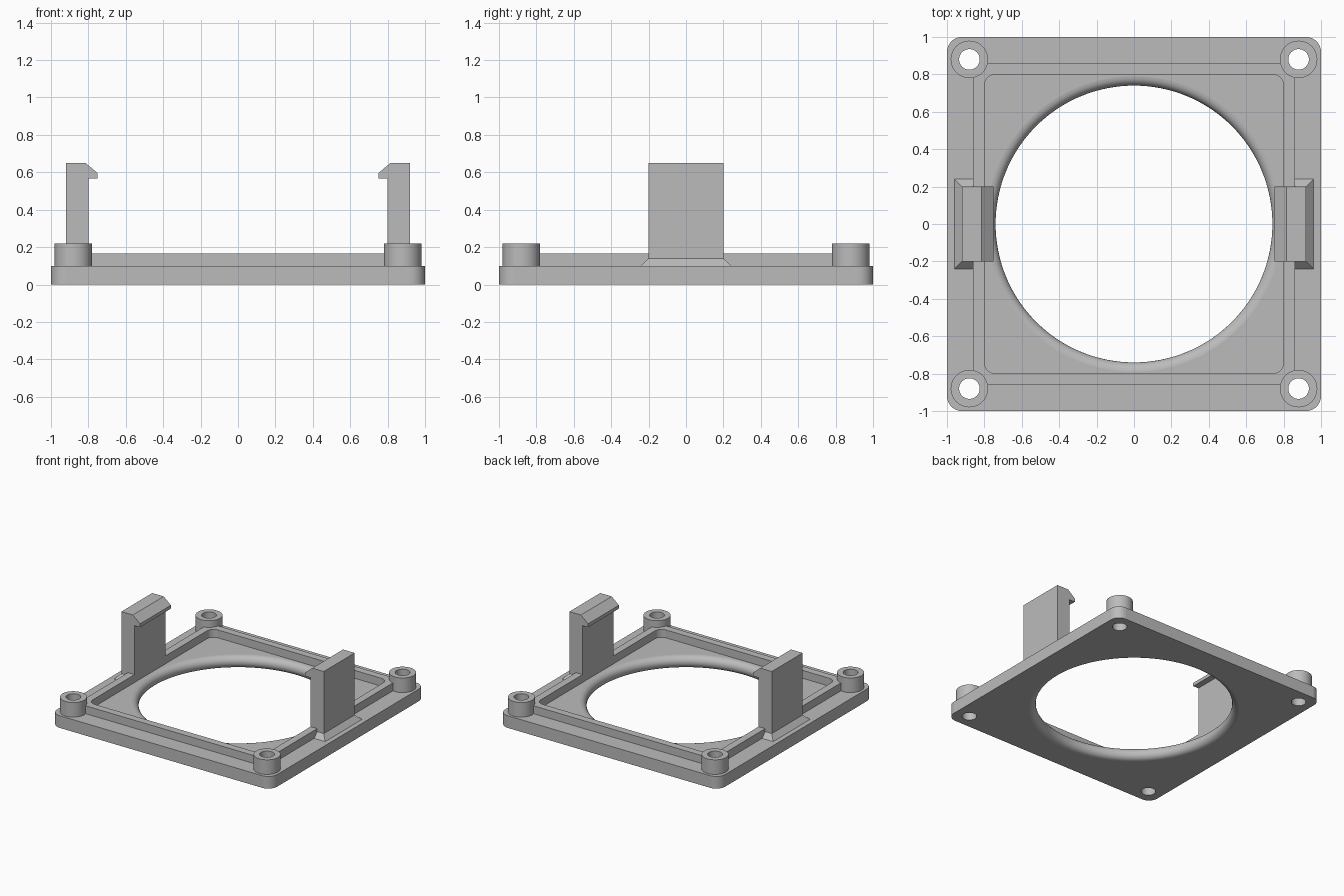
import bpy, bmesh, math

if "Cube" in bpy.data.objects:
    bpy.data.objects.remove(bpy.data.objects["Cube"])

grey = bpy.data.materials.new("plain grey")
grey.diffuse_color = (0.5, 0.5, 0.5, 1)
grey.use_nodes = True
grey.node_tree.nodes["Principled BSDF"].inputs["Base Color"].default_value = grey.diffuse_color
CORNERS = [(sx * 0.88, sy * 0.88) for sx in (-1, 1) for sy in (-1, 1)]


def circle(r, z, cx=0, cy=0, n=48):
    return [(cx + r * math.cos(2 * math.pi * i / n),
             cy + r * math.sin(2 * math.pi * i / n), z) for i in range(n)]


def rounded_square(half, r, z, n=8):
    pts = []
    for k, (sx, sy) in enumerate([(1, 1), (-1, 1), (-1, -1), (1, -1)]):
        for i in range(n + 1):
            a = math.pi / 2 * (k + i / n)
            pts.append((sx * (half - r) + r * math.cos(a),
                        sy * (half - r) + r * math.sin(a), z))
    return pts


def square(half, z):
    return [(half, half, z), (-half, half, z), (-half, -half, z), (half, -half, z)]


def loft(name, rings):
    """Closed solid through a stack of equal-length rings."""
    bm = bmesh.new()
    loops = [[bm.verts.new(p) for p in ring] for ring in rings]
    n = len(loops[0])
    for a, b in zip(loops, loops[1:]):
        for i in range(n):
            j = (i + 1) % n
            bm.faces.new((a[i], a[j], b[j], b[i]))
    bm.faces.new(loops[0][::-1])
    bm.faces.new(loops[-1])
    bmesh.ops.recalc_face_normals(bm, faces=bm.faces)
    mesh = bpy.data.meshes.new(name)
    bm.to_mesh(mesh)
    bm.free()
    mesh.materials.append(grey)
    ob = bpy.data.objects.new(name, mesh)
    bpy.context.collection.objects.link(ob)
    return ob


def cut(ob, cutters):
    """Subtract the cutters, bake the result and remove them."""
    for c in cutters:
        m = ob.modifiers.new("cut", 'BOOLEAN')
        m.operation, m.solver, m.object = 'DIFFERENCE', 'EXACT', c
    dg = bpy.context.evaluated_depsgraph_get()
    mesh = bpy.data.meshes.new_from_object(ob.evaluated_get(dg))
    ob.modifiers.clear()
    ob.data = mesh
    for c in cutters:
        bpy.data.objects.remove(c)


def shade(ob):
    """Smooth curved faces, keep axis-aligned faces flat."""
    ob.data.shade_smooth()
    ob.data.set_sharp_from_angle(angle=math.radians(30))
    for p in ob.data.polygons:
        if max(abs(c) for c in p.normal) > 0.99999:
            p.use_smooth = False


def posts(r):
    return [loft("cutter", [circle(r, -0.1, x, y), circle(r, 0.4, x, y)])
            for x, y in CORNERS]


# Base plate with a rounded-over round opening and screw holes
plate = loft("base_plate", [rounded_square(1, 0.08, 0), rounded_square(1, 0.08, 0.1)])
rings = [circle(0.79, -0.05, n=128)]
for i in range(13):
    t = math.pi * (i / 12 - 0.5)
    rings.append(circle(0.79 - 0.05 * math.cos(t), 0.05 + 0.05 * math.sin(t), n=128))
rings.append(circle(0.79, 0.15, n=128))
cut(plate, [loft("cutter", rings)] + posts(0.055))

# Raised locating rim
rim = loft("raised_rim", [square(0.86, 0.1), square(0.86, 0.165)])
cut(rim, [loft("cutter", [rounded_square(0.8, 0.06, 0), rounded_square(0.8, 0.06, 0.3)])]
    + posts(0.098))

# Corner screw bosses
bosses = []
for x, y in CORNERS:
    boss = loft("screw_boss", [circle(0.1, 0.1, x, y), circle(0.1, 0.22, x, y)])
    cut(boss, [loft("cutter", [circle(0.055, 0, x, y), circle(0.055, 0.4, x, y)])])
    bosses.append(boss)

# Snap clips with inward hooks and flared feet
HOOK = [(0.8, 0.1), (0.92, 0.1), (0.92, 0.65), (0.815, 0.65),
        (0.75, 0.595), (0.75, 0.567), (0.8, 0.567)]
for side, s in (("left", -1), ("right", 1)):
    loft(side + "_clip", [[(s * x, y, z) for x, z in HOOK] for y in (-0.2, 0.2)])
    loft(side + "_clip_foot",
         [[(s * 0.85, -w, z), (s * x, -w, z), (s * x, w, z), (s * 0.85, w, z)]
          for x, w, z in ((0.96, 0.24, 0.1), (0.92, 0.2, 0.14))])

for ob in [plate, rim] + bosses:
    shade(ob)
